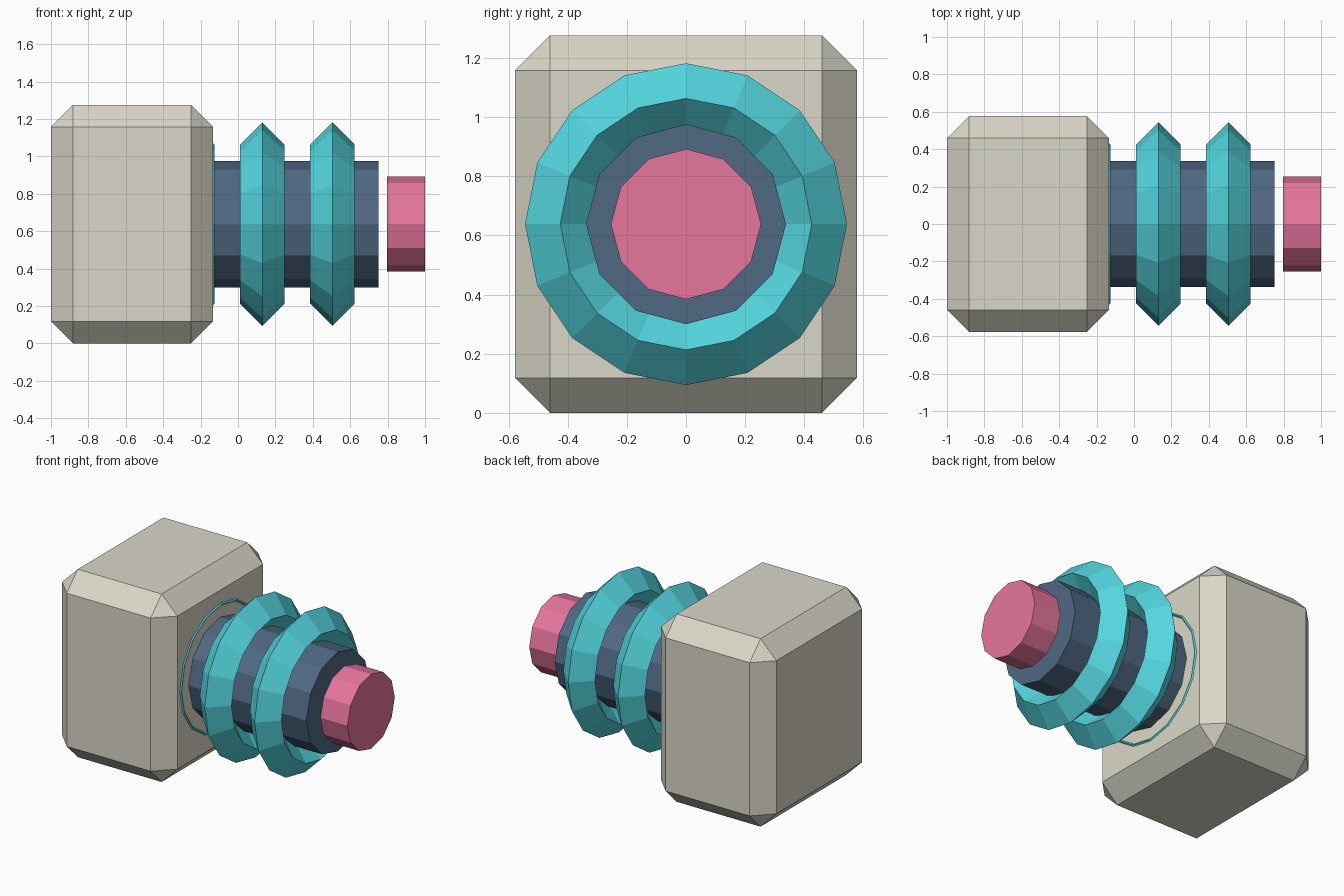
import bpy
from math import pi

if "Cube" in bpy.data.objects:
    bpy.data.objects.remove(bpy.data.objects["Cube"])

AXIS_Z = 0.638           # height of the shaft's centre line
ALONG_X = (0, pi / 2, 0)  # turns a primitive's axis onto x


def material(name, color):
    mat = bpy.data.materials.new(name)
    mat.diffuse_color = (*color, 1)
    mat.use_nodes = True
    mat.node_tree.nodes["Principled BSDF"].inputs["Base Color"].default_value = mat.diffuse_color
    return mat


def finish(name, mat):
    ob = bpy.context.object
    ob.name = name
    ob.data.materials.append(mat)
    return ob


def rod(name, x0, x1, radius, mat):
    bpy.ops.mesh.primitive_cylinder_add(
        vertices=12, radius=radius, depth=x1 - x0,
        location=((x0 + x1) / 2, 0, AXIS_Z), rotation=ALONG_X)
    return finish(name, mat)


beige = material("beige", (0.70, 0.68, 0.58))
teal = material("teal", (0.09, 0.68, 0.75))
slate = material("slate", (0.08, 0.14, 0.23))
pink = material("pink", (0.80, 0.18, 0.34))

# Chamfered housing block
bpy.ops.mesh.primitive_cube_add(size=1, location=(-0.567, 0, AXIS_Z))
housing = finish("housing", beige)
housing.scale = (0.866, 1.155, 2 * AXIS_Z)
bpy.ops.object.transform_apply(location=False, rotation=False, scale=True)
bevel = housing.modifiers.new("chamfer", 'BEVEL')
bevel.width = 0.118
bevel.segments = 1

# Shaft running out of the housing, and the separate end cap
rod("shaft", -0.49, 0.75, 0.338, slate)
rod("end_cap", 0.797, 1.0, 0.254, pink)

# Three diamond-section rings; the first is almost buried in the housing
for i in range(3):
    bpy.ops.mesh.primitive_torus_add(
        major_segments=16, minor_segments=4,
        major_radius=0.425, minor_radius=0.119,
        location=(-0.245 + 0.375 * i, 0, AXIS_Z), rotation=ALONG_X)
    finish(f"ring_{i + 1}", teal)
